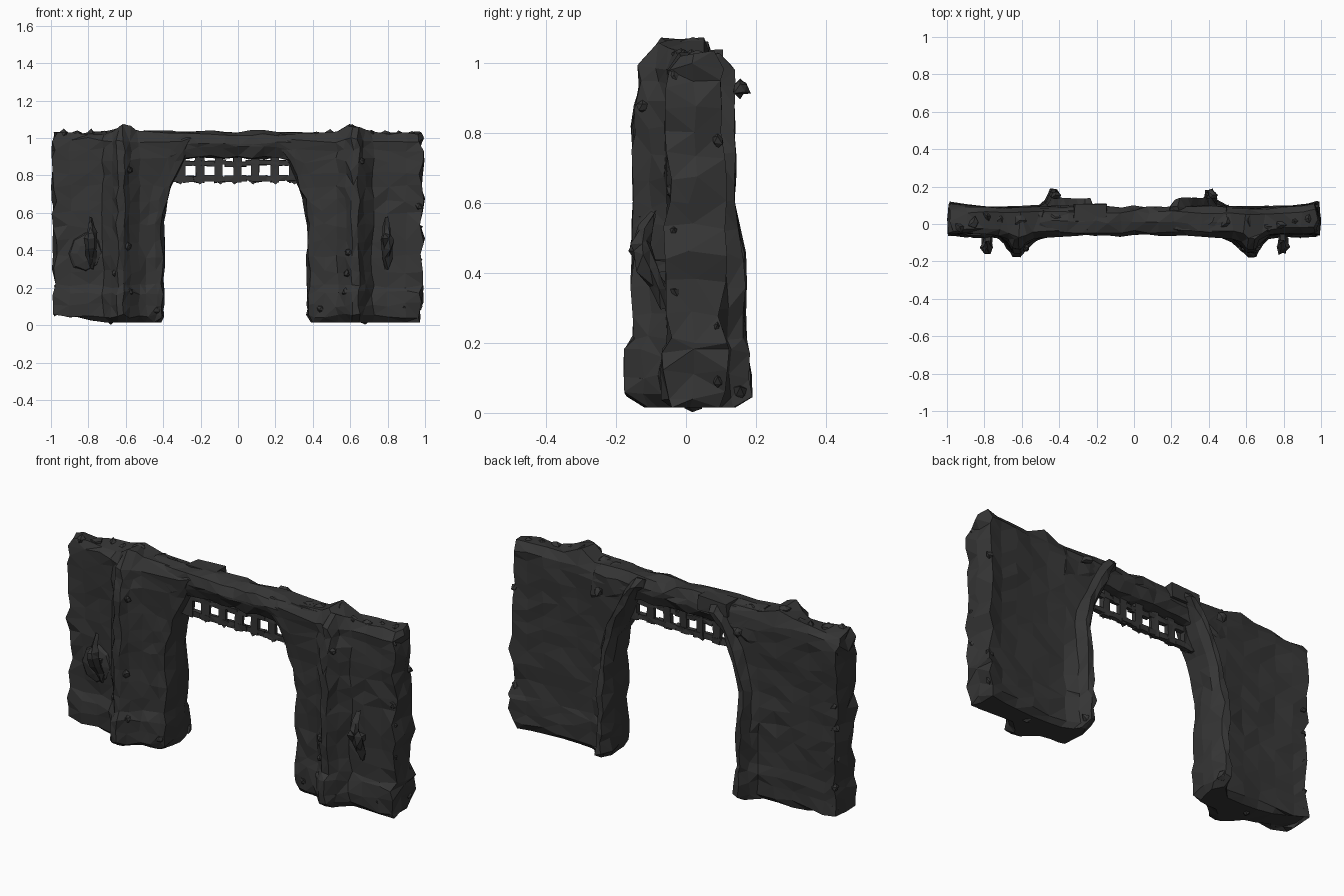
import bpy, bmesh, math, random
from mathutils import Vector

if "Cube" in bpy.data.objects:
    bpy.data.objects.remove(bpy.data.objects["Cube"])

random.seed(7)
stone = bpy.data.materials.new("charcoal stone")
stone.diffuse_color = (0.036, 0.036, 0.036, 1)
stone.use_nodes = True
stone.node_tree.nodes["Principled BSDF"].inputs["Base Color"].default_value = stone.diffuse_color


def jit(a):
    return random.uniform(-a, a)


def finish(name, bm):
    bmesh.ops.recalc_face_normals(bm, faces=bm.faces)
    bmesh.ops.triangulate(bm, faces=bm.faces)
    me = bpy.data.meshes.new(name)
    bm.to_mesh(me)
    bm.free()
    me.materials.append(stone)
    ob = bpy.data.objects.new(name, me)
    bpy.context.collection.objects.link(ob)
    return ob


def loft(name, rings):
    """Skin a list of equal-length point rings and close both ends."""
    bm = bmesh.new()
    vs = [[bm.verts.new(p) for p in r] for r in rings]
    n = len(vs[0])
    for a, b in zip(vs, vs[1:]):
        for i in range(n):
            j = (i + 1) % n
            bm.faces.new((a[i], a[j], b[j], b[i]))
    bm.faces.new(vs[0][::-1])
    bm.faces.new(vs[-1])
    return finish(name, bm)


def block(bm, c, s, a=0.0):
    """Box with jittered corners."""
    r = bmesh.ops.create_cube(bm, size=1)
    for v in r["verts"]:
        v.co = Vector(c) + Vector([v.co[k] * s[k] + jit(a) for k in range(3)])


# plan outline of a gate wall: front pilaster and rear jamb ridge
PLAN = [(.38, -.045), (.41, -.055), (.46, -.06), (.53, -.075), (.575, -.115), (.61, -.15),
        (.645, -.152), (.675, -.105), (.72, -.058), (.80, -.05), (.90, -.05), (.98, -.052),
        (.985, .02), (.98, .105), (.90, .095), (.8, .088), (.7, .085), (.6, .085),
        (.5, .09), (.445, .12), (.42, .17), (.39, .165), (.372, .10), (.372, .03)]
LEVELS = [.015, .05, .11, .17, .21, .29, .37, .45, .53, .6, .67, .74, .81, .88, .94, .99, 1.025]


def wall(name, side):
    rings = []
    for k, z in enumerate(LEVELS):
        ring = []
        for i, (x, y) in enumerate(PLAN):
            zz = z
            edge = i in (11, 12, 13)
            if x < .5:                                  # arch curve of the jamb
                if side < 0:
                    x += .027
                x -= .13 * max(0, (z - .5) / .42) ** 2
            if y > .11:                                 # rear ridge tapers upward
                y -= .03 * min(1, max(0, (z - .42) / .2))
            if y < -.1 and z > .9:                      # pilaster leans back at the top
                y += .02
            if z < .18:                                 # swollen footing
                y *= 1.08
                if .47 < x < .95 and z > .04:
                    y += -.012 if y < 0 else 0
            if k == 0:                                  # rounded underside
                y = .02 + (y - .02) * .72
                x = .69 + (x - .69) * .93
                zz += .05 * max(0, (x - .75) / .2) * (side < 0)
            if k == len(LEVELS) - 1:                    # rounded crown
                y = .015 + (y - .015) * .62
                x = .69 + (x - .69) * .97
                zz += .04 * math.exp(-((x - .6) / .08) ** 2) + jit(.012)
            a = .017 if edge else .009
            if 0 < k < len(LEVELS) - 1:
                zz += jit(.014)
            x = min(x + jit(a), 1.0)
            ring.append((side * x, y + jit(a * .8), zz))
        rings.append(ring)
    return loft(name, rings)


wall("right_wall", 1)
wall("left_wall", -1)

# lintel, thicker toward the walls
rings = []
N = 15
for k in range(N):
    x = -.5 + k / (N - 1)
    zb = .9 - .1 * max(0, (abs(x) - .22) / .2) ** 2 if abs(x) < .42 else .82
    sec = [(-.055, zb + .05), (-.03, zb), (.03, zb - .01), (.07, zb), (.095, zb + .05),
           (.09, .98), (.065, 1.025), (.01, 1.035), (-.04, 1.02), (-.06, .97)]
    rings.append([(x + jit(.012), y + jit(.009), z + jit(.009)) for y, z in sec])
loft("lintel", rings)

# loose slab on the lintel
bm = bmesh.new()
block(bm, (-.235, .06, 1.0), (.17, .1, .075), .006)
finish("lintel_slab", bm)

# hanging grate with ragged lower edge
bm = bmesh.new()
Y = .02
for z, h in ((.782, .03), (.865, .026)):
    for i in range(12):
        x = -.345 + (i + .5) * .0555
        block(bm, (x, Y, z + jit(.004)), (.06, .022, h), .004)
for i in range(7):
    x = -.305 + i * .1
    block(bm, (x, Y, .83), (.042, .024, .135), .005)
for i in range(7):
    x = -.305 + i * .1 + jit(.015)
    bm.faces.new([bm.verts.new(p) for p in
                  ((x - .03, Y, .775), (x + jit(.01), Y - .01, .752), (x + .03, Y, .775))])
finish("grate", bm)

# rough wall torches
for side, nm in ((-1, "left"), (1, "right")):
    cx = side * .79 + .005
    prof = [(.30, .012, -.058), (.36, .025, -.075), (.41, .034, -.105), (.46, .034, -.128),
            (.49, .026, -.13), (.53, .018, -.115), (.575, .004, -.09)]
    rings = []
    for z, r, y in prof:
        rings.append([(cx + r * math.cos(t * math.pi / 3) + jit(.007),
                       y + r * math.sin(t * math.pi / 3) + jit(.008),
                       z + jit(.008)) for t in range(6)])
    loft(nm + "_torch", rings)
    bm = bmesh.new()
    block(bm, (cx, -.085, .42), (.025, .09, .03), .006)
    finish(nm + "_torch_bracket", bm)

# swollen stone behind the left torch
rings = []
for s, y in ((1, -.04), (.85, -.062), (.4, -.075)):
    rings.append([(-.815 + .095 * s * math.cos(t * math.pi / 4) + jit(.006), y,
                   .385 + .11 * s * math.sin(t * math.pi / 4) + jit(.006)) for t in range(8)])
loft("torch_backing", rings)

# chipped shards along pilasters, ends, footings and top edge
bm = bmesh.new()


def shard(p, r):
    res = bmesh.ops.create_icosphere(bm, subdivisions=1, radius=r)
    for v in res["verts"]:
        v.co = Vector(p) + v.co * random.uniform(.6, 1.25)


for side in (-1, 1):
    for i in range(7):
        shard((side * .965, random.choice((-.035, .09)), .08 + i * .145 + jit(.03)), .022)
    for i in range(6):
        shard((side * (.62 + jit(.04)), -.125, .1 + i * .15 + jit(.03)), .022)
    for i in range(8):
        shard((side * (.42 + i * .073), .015 + jit(.04), 1.015), .03)
    for i in range(5):
        shard((side * (.44 + i * .11), -.05 + jit(.01), .075 + jit(.02)), .028)
    shard((side * .42, .155, .93), .03)
    shard((side * .42, .155, .06), .03)
    shard((side * .58, -.125, .18), .028)
    shard((side * .61, .02, 1.045), .035)
    shard((side * .68, .02, .026), .026)
finish("stone_chips", bm)
